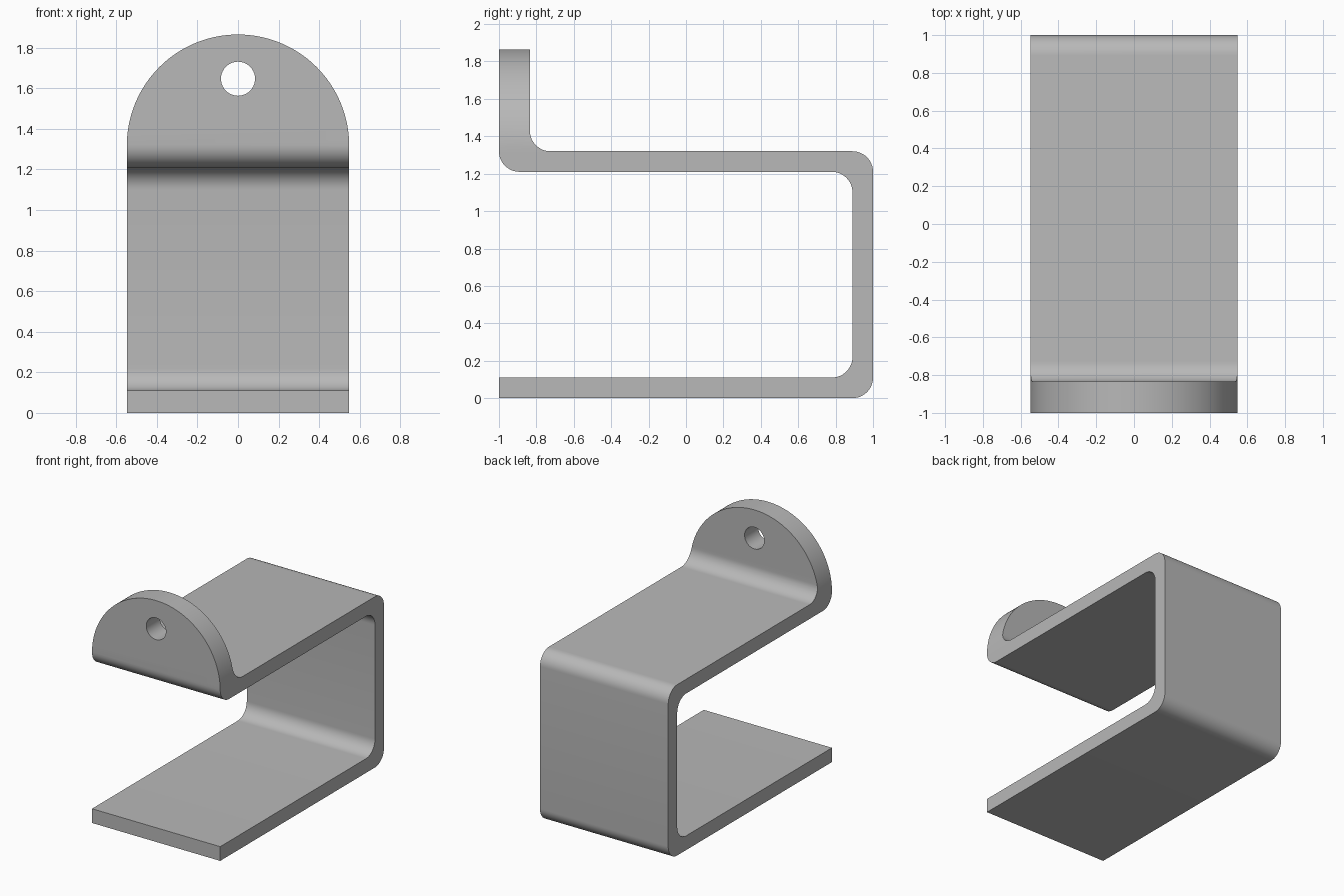
import bpy
import bmesh
from math import pi, cos, sin
from mathutils import Vector

cube = bpy.data.objects.get("Cube")
if cube:
    bpy.data.objects.remove(cube, do_unlink=True)

HALF_WIDTH = 0.548
THICK = 0.11
BEND = 0.11
HEIGHT = 1.865
SHELF = 1.32
TAB_BACK = -0.835

steel = bpy.data.materials.new("plain grey steel")
steel.use_nodes = True
grey = (0.48, 0.48, 0.48, 1)
steel.diffuse_color = grey
steel.node_tree.nodes["Principled BSDF"].inputs["Base Color"].default_value = grey


def rounded(corners, segments=12):
    """Closed outline from (a, b, radius) corners, right angles filleted."""
    points = []
    for i, (a, b, r) in enumerate(corners):
        p = Vector((a, b))
        if r == 0:
            points.append(p)
            continue
        u = (Vector(corners[i - 1][:2]) - p).normalized()
        v = (Vector(corners[(i + 1) % len(corners)][:2]) - p).normalized()
        centre = p + (u + v) * r
        for k in range(segments + 1):
            t = k / segments * pi / 2
            points.append(centre - v * r * cos(t) - u * r * sin(t))
    return points


def prism(name, points, place, depth):
    """Extrude a 2D outline; place maps (a, b, depth) to a 3D point."""
    bm = bmesh.new()
    rings = [[bm.verts.new(place(p[0], p[1], d)) for p in points] for d in (-depth, depth)]
    bm.faces.new(rings[0])
    bm.faces.new(rings[1])
    for i in range(len(points)):
        bm.faces.new((rings[0][i - 1], rings[0][i], rings[1][i], rings[1][i - 1]))
    bmesh.ops.recalc_face_normals(bm, faces=bm.faces)
    mesh = bpy.data.meshes.new(name)
    bm.to_mesh(mesh)
    bm.free()
    obj = bpy.data.objects.new(name, mesh)
    bpy.context.collection.objects.link(obj)
    return obj


def arc(z, radius, sweep, count):
    return [(radius * cos(sweep * i / count), z + radius * sin(sweep * i / count))
            for i in range(count)]


def carve(obj, cutter, operation):
    mod = obj.modifiers.new(operation.lower(), "BOOLEAN")
    mod.operation, mod.solver, mod.object = operation, "EXACT", cutter
    bpy.ops.object.modifier_apply(modifier=mod.name)
    bpy.data.objects.remove(cutter, do_unlink=True)


# Bent strip: side profile, left over-wide and over-tall for trimming
profile = rounded([
    (-1, 0, 0), (1, 0, BEND), (1, SHELF, BEND),
    (TAB_BACK, SHELF, BEND), (TAB_BACK, 2, 0), (-1, 2, 0),
    (-1, SHELF - THICK, BEND), (1 - THICK, SHELF - THICK, BEND),
    (1 - THICK, THICK, BEND), (-1, THICK, 0),
])
bracket = prism("bent_bracket", profile, lambda a, b, d: (d, a, b), 0.8)
bracket.data.materials.append(steel)
bpy.context.view_layer.objects.active = bracket
bracket.select_set(True)

# Front outline: straight sides with a semicircular top
outline = arc(HEIGHT - HALF_WIDTH, HALF_WIDTH, pi, 64)
outline += [(-HALF_WIDTH, HEIGHT - HALF_WIDTH), (-HALF_WIDTH, -0.3), (HALF_WIDTH, -0.3)]
facing = lambda a, b, d: (a, d, b)
carve(bracket, prism("outline_cutter", outline, facing, 1.3), "INTERSECT")

# Mounting hole in the tab
hole = prism("hole_cutter", arc(1.647, 0.084, 2 * pi, 40), facing, 1.3)
carve(bracket, hole, "DIFFERENCE")

bpy.ops.object.shade_smooth_by_angle(angle=pi / 6)
